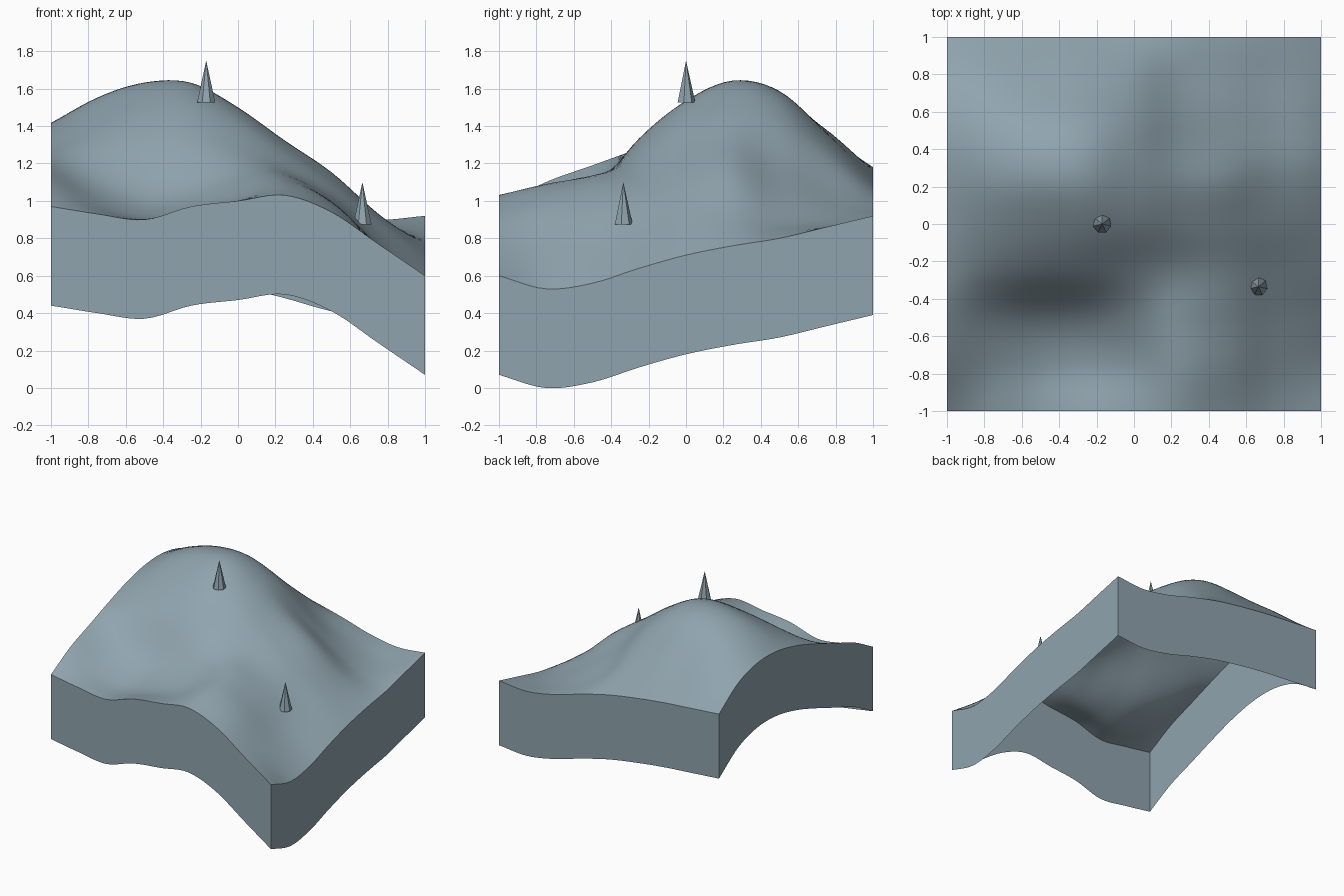
import bpy
import bmesh
import math

cube = bpy.data.objects.get("Cube")
if cube:
    bpy.data.objects.remove(cube, do_unlink=True)

# Single blue-grey stone colour
COLOUR = (0.279, 0.371, 0.423, 1.0)
stone = bpy.data.materials.new("blue grey stone")
stone.use_nodes = True
stone.diffuse_color = COLOUR
stone.node_tree.nodes["Principled BSDF"].inputs["Base Color"].default_value = COLOUR

# Spot heights in hundredths, rows from front to back, columns along x
HEIGHTS = [
    [97, 93, 90, 97, 100, 103, 94, 77, 60],
    [110, 98, 92, 95, 101, 109, 99, 76, 53],
    [119, 109, 104, 106, 111, 113, 100, 77, 56],
    [128, 131, 133, 133, 127, 117, 103, 83, 64],
    [136, 146, 152, 153, 144, 128, 111, 91, 71],
    [141, 155, 163, 163, 150, 132, 115, 93, 76],
    [141, 152, 158, 157, 144, 121, 103, 88, 80],
    [134, 138, 137, 135, 126, 108, 96, 87, 86],
    [118, 116, 114, 111, 107, 101, 94, 90, 92],
]
STEPS = 48
SKIRT_DEPTH = 0.53


def spline(values, position):
    """Catmull-Rom value at a position from -1 to 1 along evenly spaced values."""
    last = len(values) - 1
    t = (position + 1) / 2 * last
    i = min(int(t), last - 1)
    t -= i
    b, c = values[i], values[i + 1]
    a = values[i - 1] if i > 0 else 2 * b - c
    d = values[i + 2] if i + 2 <= last else 2 * c - b
    return b + t / 2 * (c - a + t * (2 * a - 5 * b + 4 * c - d
                                     + t * (3 * (b - c) + d - a)))


def height(x, y):
    return spline([spline(row, x) for row in HEIGHTS], y) / 100


def add_object(name, bm):
    mesh = bpy.data.meshes.new(name)
    bm.to_mesh(mesh)
    bm.free()
    mesh.materials.append(stone)
    obj = bpy.data.objects.new(name, mesh)
    bpy.context.collection.objects.link(obj)
    return obj


# Rolling hill surface with a skirt dropped from its rim, open underneath
bm = bmesh.new()
bmesh.ops.create_grid(bm, x_segments=STEPS, y_segments=STEPS, size=1)
for v in bm.verts:
    v.co.z = height(v.co.x, v.co.y)
rim = [e for e in bm.edges if e.is_boundary]
result = bmesh.ops.extrude_edge_only(bm, edges=rim)
for v in result["geom"]:
    if isinstance(v, bmesh.types.BMVert):
        v.co.z -= SKIRT_DEPTH
bmesh.ops.recalc_face_normals(bm, faces=bm.faces)
if max(bm.faces, key=lambda f: f.calc_center_median().z).normal.z < 0:
    bmesh.ops.reverse_faces(bm, faces=bm.faces)
hill = add_object("hill", bm)
bpy.ops.object.select_all(action="DESELECT")
bpy.context.view_layer.objects.active = hill
hill.select_set(True)
bpy.ops.object.shade_smooth_by_angle(angle=math.radians(40))


# Small faceted spikes standing on the slope
def add_spike(name, x, y, base):
    bm = bmesh.new()
    bmesh.ops.create_cone(bm, cap_ends=True, segments=7, radius1=0.05,
                          radius2=0, depth=0.225)
    spike = add_object(name, bm)
    spike.location = (x, y, base + 0.1125)


add_spike("upper_spike", -0.17, 0, 1.525)
add_spike("lower_spike", 0.665, -0.335, 0.875)
